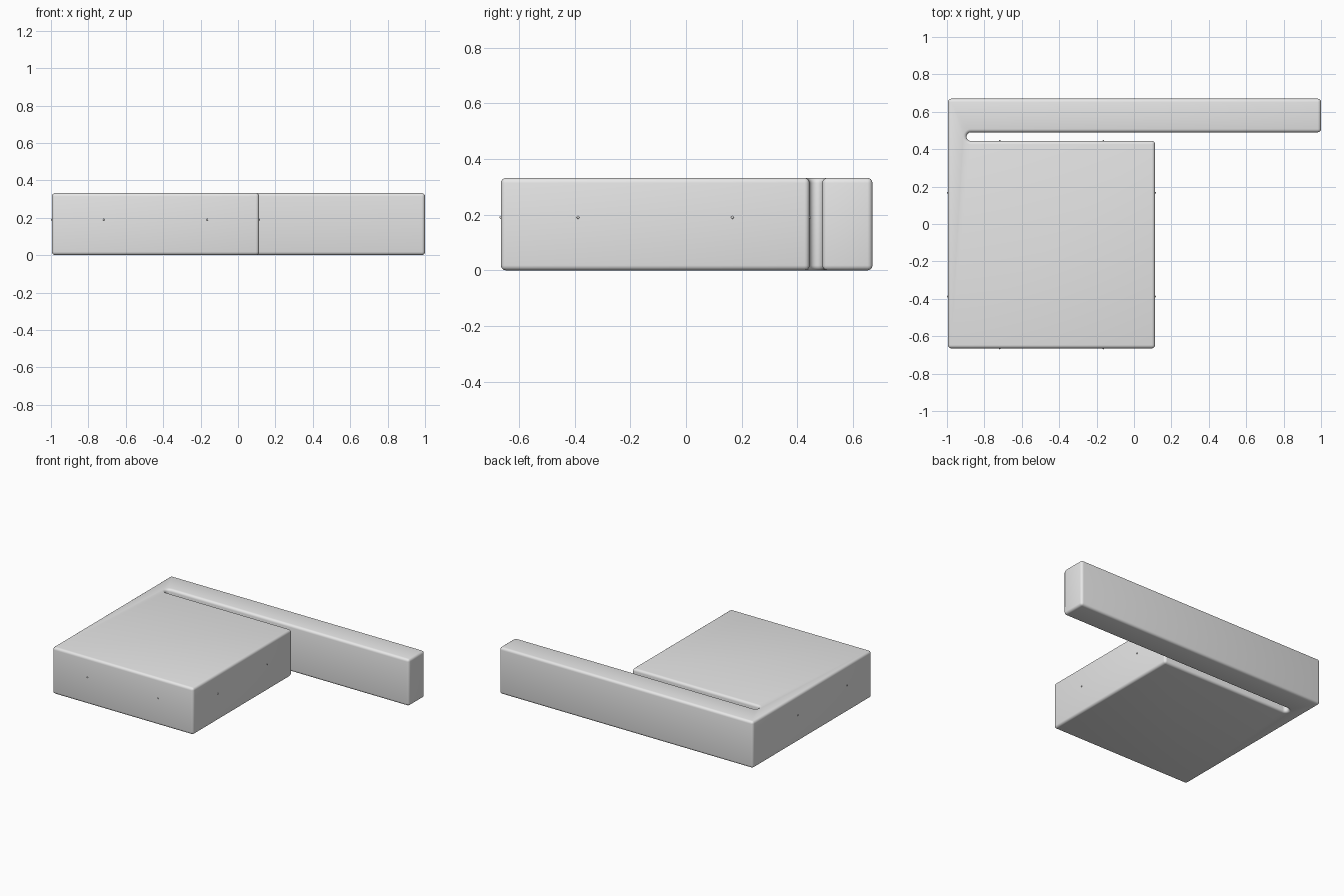
import bpy, bmesh, math
from mathutils import Vector

cube = bpy.data.objects.get("Cube")
if cube:
    bpy.data.objects.remove(cube, do_unlink=True)

grey = bpy.data.materials.new("light grey")
grey.use_nodes = True
colour = (0.8, 0.8, 0.8, 1)
grey.diffuse_color = colour
grey.node_tree.nodes["Principled BSDF"].inputs["Base Color"].default_value = colour

# Main dimensions
LEFT, RIGHT, BLOCK_RIGHT = -0.995, 1.0, 0.113
FRONT, BLOCK_BACK, ARM_FRONT, BACK = -0.665, 0.444, 0.490, 0.67
HEIGHT, SLOT_END, PIN_Z = 0.332, -0.895, 0.19


def add_object(name, bm):
    mesh = bpy.data.meshes.new(name)
    bm.to_mesh(mesh)
    bm.free()
    mesh.materials.append(grey)
    obj = bpy.data.objects.new(name, mesh)
    bpy.context.collection.objects.link(obj)
    return obj


def smooth(obj, degrees):
    bpy.ops.object.select_all(action="DESELECT")
    obj.select_set(True)
    bpy.context.view_layer.objects.active = obj
    bpy.ops.object.shade_smooth_by_angle(angle=math.radians(degrees))


# Block and arm: one outline with a round-ended slot between them
radius = (ARM_FRONT - BLOCK_BACK) / 2
centre = Vector((SLOT_END + radius, BLOCK_BACK + radius))
steps = 12
outline = [(LEFT, FRONT), (BLOCK_RIGHT, FRONT), (BLOCK_RIGHT, BLOCK_BACK)]
for i in range(steps + 1):
    a = math.pi * (1.5 - i / steps)
    outline.append((centre.x + radius * math.cos(a), centre.y + radius * math.sin(a)))
outline += [(RIGHT, ARM_FRONT), (RIGHT, BACK), (LEFT, BACK)]

bm = bmesh.new()
base = bm.faces.new([bm.verts.new((x, y, 0)) for x, y in outline])
top = bmesh.ops.extrude_face_region(bm, geom=[base])["geom"]
bmesh.ops.translate(bm, vec=(0, 0, HEIGHT),
                    verts=[g for g in top if isinstance(g, bmesh.types.BMVert)])
bmesh.ops.recalc_face_normals(bm, faces=bm.faces[:])
body = add_object("block_with_arm", bm)

# Rounded edges
bevel = body.modifiers.new("rounded_edges", "BEVEL")
bevel.width = 0.018
bevel.segments = 4
bevel.limit_method = "ANGLE"
bevel.angle_limit = math.radians(40)
bevel.use_clamp_overlap = False
bpy.context.view_layer.update()
depsgraph = bpy.context.evaluated_depsgraph_get()
body.data = bpy.data.meshes.new_from_object(body.evaluated_get(depsgraph))
body.modifiers.clear()
smooth(body, 35)


# Tiny round pins, two on each side of the block
def pin(name, x, y):
    bm = bmesh.new()
    bmesh.ops.create_uvsphere(bm, u_segments=12, v_segments=8, radius=0.005)
    obj = add_object(name, bm)
    obj.location = (x, y, PIN_Z)
    smooth(obj, 60)


for number, t in enumerate((0.25, 0.75), 1):
    x = LEFT + t * (BLOCK_RIGHT - LEFT)
    y = FRONT + t * (BLOCK_BACK - FRONT)
    pin(f"front_pin_{number}", x, FRONT)
    pin(f"back_pin_{number}", x, BLOCK_BACK)
    pin(f"right_pin_{number}", LEFT, y)
    pin(f"left_pin_{number}", BLOCK_RIGHT, y)
